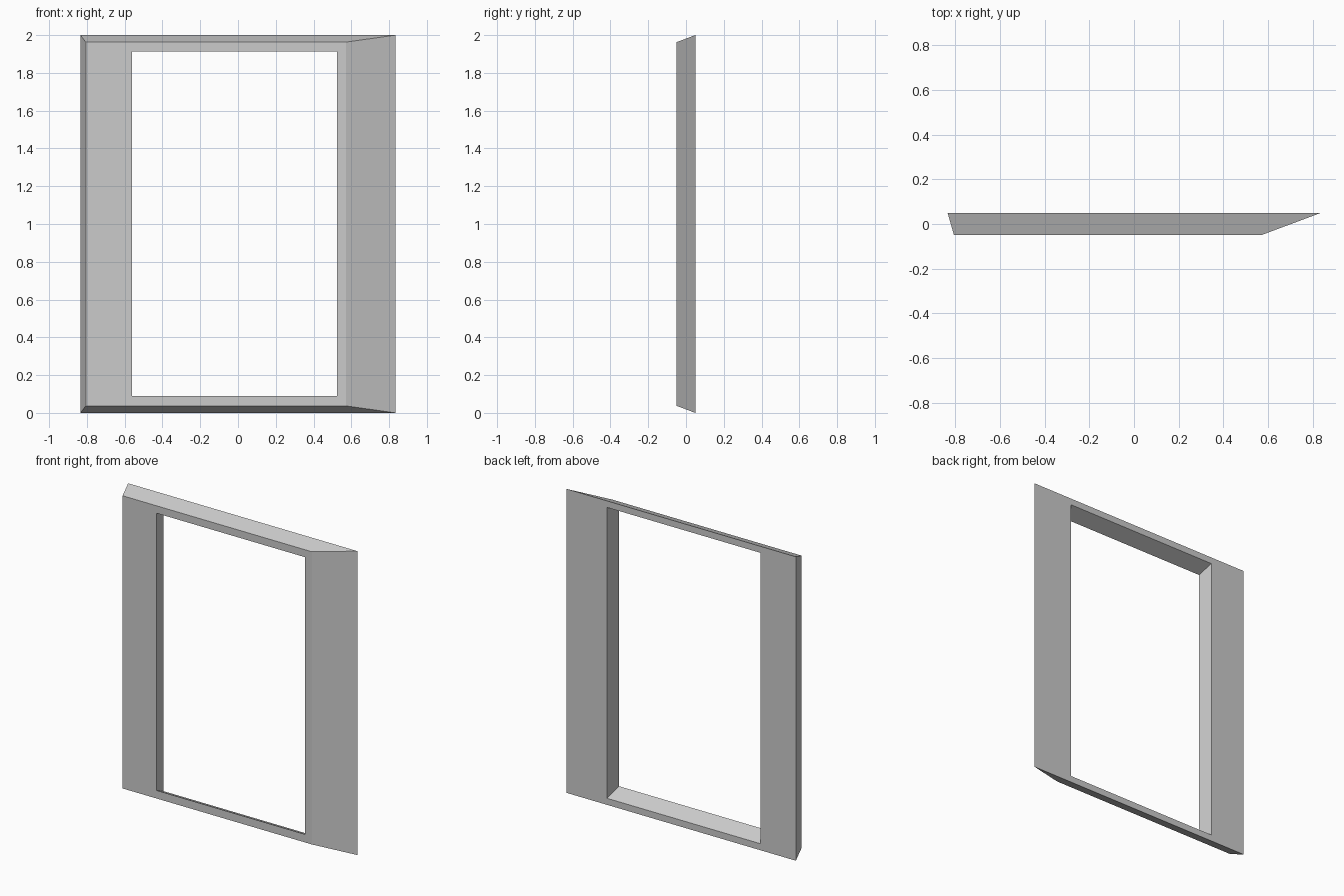
import bpy, bmesh

if "Cube" in bpy.data.objects:
    bpy.data.objects.remove(bpy.data.objects["Cube"])

Y_FRONT, Y_BACK = -0.049, 0.049


def rect_loop(bm, x0, x1, z0, z1, y):
    """Four corner vertices of an upright rectangle."""
    return [bm.verts.new((x, y, z)) for x, z in ((x0, z0), (x1, z0), (x1, z1), (x0, z1))]


bm = bmesh.new()

# Profile of the frame: outer back, chamfered outer front, opening front, flared opening back
loops = [
    rect_loop(bm, -0.834, 0.834, 0.0, 2.0, Y_BACK),
    rect_loop(bm, -0.806, 0.572, 0.037, 1.963, Y_FRONT),
    rect_loop(bm, -0.56, 0.523, 0.09, 1.914, Y_FRONT),
    rect_loop(bm, -0.576, 0.542, 0.043, 1.957, Y_BACK),
]

# Bridge each loop to the next to close the ring
for i, a in enumerate(loops):
    b = loops[(i + 1) % len(loops)]
    for j in range(4):
        k = (j + 1) % 4
        bm.faces.new((a[j], a[k], b[k], b[j]))

bmesh.ops.recalc_face_normals(bm, faces=bm.faces)
mesh = bpy.data.meshes.new("window_frame")
bm.to_mesh(mesh)
bm.free()
frame = bpy.data.objects.new("window_frame", mesh)
bpy.context.collection.objects.link(frame)
